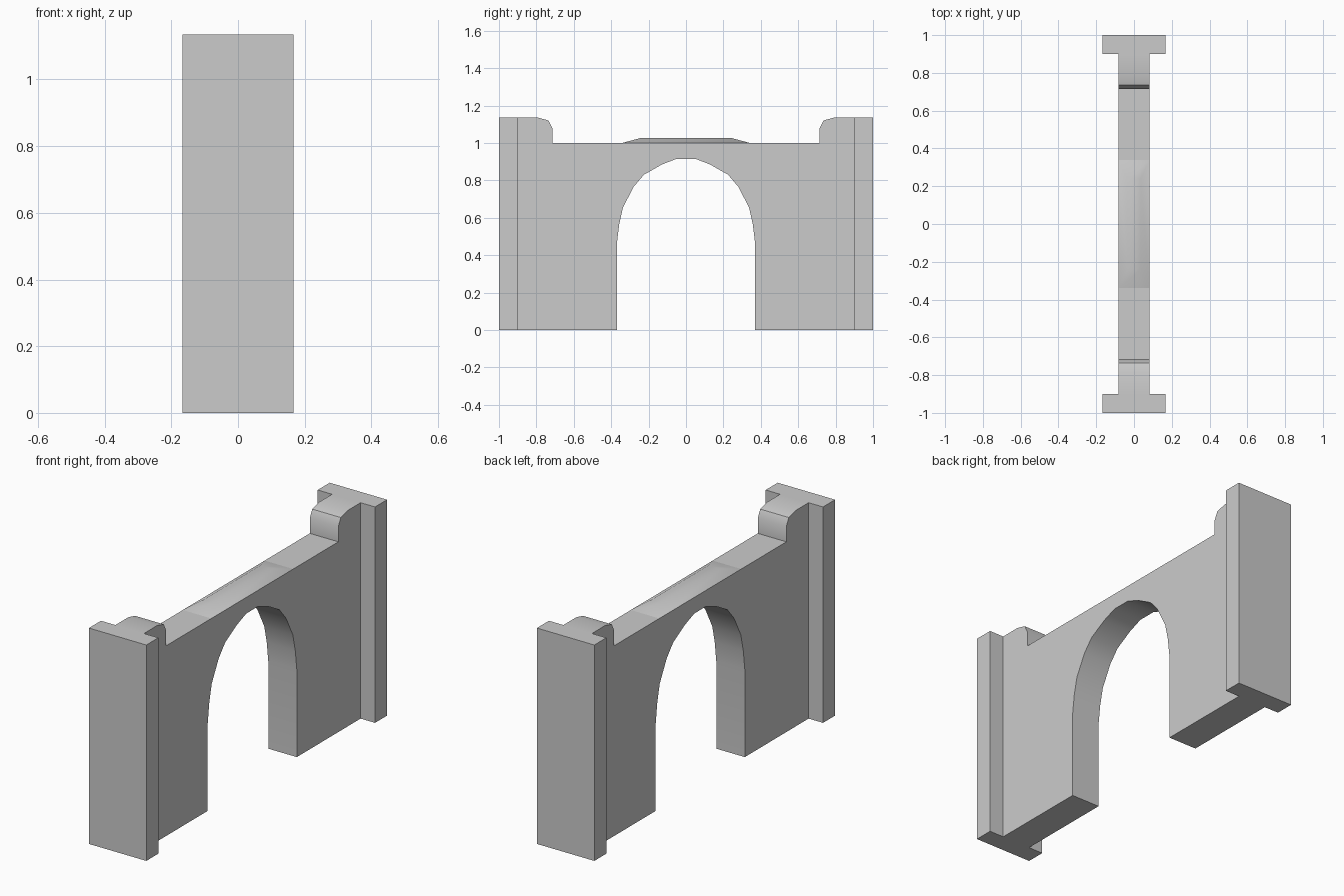
import bpy, bmesh

if "Cube" in bpy.data.objects:
    bpy.data.objects.remove(bpy.data.objects["Cube"])

WALL_X = 0.083      # half thickness of the wall
POST_X = 0.167      # half width of the end posts
TOP = 1.135


def finish(bm, name):
    bmesh.ops.recalc_face_normals(bm, faces=bm.faces)
    mesh = bpy.data.meshes.new(name)
    bm.to_mesh(mesh)
    bm.free()
    obj = bpy.data.objects.new(name, mesh)
    bpy.context.collection.objects.link(obj)
    bpy.ops.object.select_all(action='DESELECT')
    obj.select_set(True)
    bpy.context.view_layer.objects.active = obj
    bpy.ops.object.shade_smooth_by_angle(angle=0.6)
    return obj


def extrude_profile(points, half, name):
    """Extrude a (y, z) outline symmetrically along x."""
    bm = bmesh.new()
    face = bm.faces.new([bm.verts.new((-half, y, z)) for y, z in points])
    new = bmesh.ops.extrude_face_region(bm, geom=[face])['geom']
    # keep the starting face as the second side of the solid
    if not face.is_valid or len(bm.faces) == len(points) + 1:
        bm.faces.new([e for e in face.verts])
    bmesh.ops.translate(bm, vec=(2 * half, 0, 0),
                        verts=[v for v in new if isinstance(v, bmesh.types.BMVert)])
    return finish(bm, name)


def solid(rings, name):
    """Loft matching vertex rings into a closed solid."""
    bm = bmesh.new()
    loops = [[bm.verts.new(p) for p in ring] for ring in rings]
    n = len(loops[0])
    for a, b in zip(loops, loops[1:]):
        for i in range(n):
            j = (i + 1) % n
            bm.faces.new((a[i], a[j], b[j], b[i]))
    bm.faces.new(loops[0])
    bm.faces.new(loops[-1])
    return finish(bm, name)


def rect(x, y0, y1, z):
    return [(-x, y0, z), (x, y0, z), (x, y1, z), (-x, y1, z)]


# Wall with arched opening and raised rounded shoulders
arch = [(0.37, 0), (0.37, 0.46), (0.357, 0.565), (0.337, 0.655), (0.28, 0.765),
        (0.225, 0.83), (0.128, 0.885), (0.05, 0.915)]
shoulder = [(0.715, 1.0), (0.715, 1.08), (0.735, 1.12), (0.79, TOP), (0.9, TOP), (0.9, 0)]
right_half = arch[::-1] + shoulder[::-1]
# right side runs crown -> foot -> outer edge -> wall top; left side mirrors it back
outline = right_half + [(-y, z) for y, z in reversed(right_half)]
solid([[(x, y, z) for y, z in outline] for x in (-WALL_X, WALL_X)], "arch_wall")

# Low hipped cap over the arch
solid([rect(WALL_X, -0.34, 0.34, 1.0), rect(0.035, -0.24, 0.24, 1.027)], "arch_cap")

# End posts
for side, name in ((-1, "front_post"), (1, "back_post")):
    y0, y1 = sorted((side * 0.9, side * 1.0))
    solid([rect(POST_X, y0, y1, 0), rect(POST_X, y0, y1, TOP)], name)
